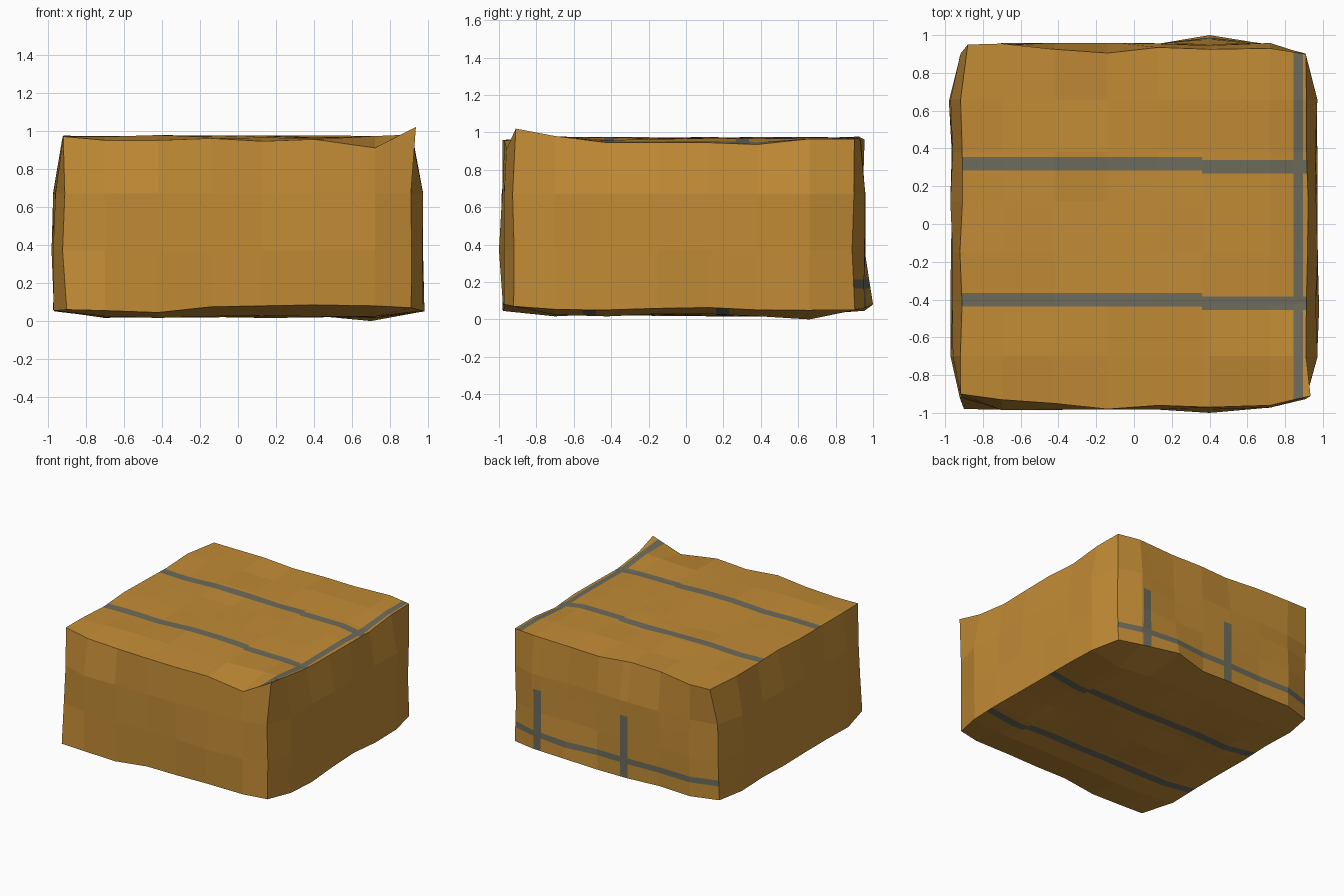
import bpy, bmesh, random
from mathutils import Vector

if "Cube" in bpy.data.objects:
    bpy.data.objects.remove(bpy.data.objects["Cube"])

random.seed(4)

# lattice lines of the lumpy bale
X = [-.93, -.70, -.42, -.14, .13, .40, .72, .93]
Y = [-.92, -.70, -.42, -.15, .12, .38, .66, .91]
Z = [.06, .37, .67, .96]
# measured wobble of the main edges
FRONT_TOP_Y = [-.90, -.93, -.95, -.98, -.96, -.97, -.96, -.91]
FRONT_TOP_Z = [.97, .95, .95, .96, .945, .955, .91, 1.02]
BACK_TOP_Y = [.95, .955, .925, .905, .935, .925, .93, .90]
RIGHT_TOP_Z = [1.02, .98, .945, .945, .945, .935, .965, .965]
FRONT_LOW_Z = [.06, .055, .045, .075, .08, .085, .08, .07]
SPECIAL = {(0, 0, 0): (-.90, -.98, .06), (7, 0, 3): (.935, -.91, 1.02),
           (0, 7, 3): (-.88, .95, .965), (5, 7, 0): (.40, 1.0, .08),
           (6, 6, 0): (.70, .66, 0), (5, 0, 1): (.40, -1.0, .37),
           (0, 6, 1): (-.98, .65, .37), (7, 2, 0): (.98, -.45, .05)}


def place(i, j, k):
    if (i, j, k) in SPECIAL:
        return SPECIAL[i, j, k]
    x, y, z = X[i], Y[j], Z[k]
    w = lambda a=.008: random.uniform(-a, a)
    # side walls bulge out, their upright and top edges sit further in
    if i in (0, 7):
        s = -1 if i == 0 else 1
        x = s * (.915 if j in (0, 7) or k == 3 else .966) + w()
    if j == 0:
        y = FRONT_TOP_Y[i] if k == 3 else (-.92 if i in (0, 7) else -.978) + w()
    if j == 7:
        y = BACK_TOP_Y[i] if k == 3 else (.895 if i in (0, 7) else .952) + w()
    # top and underside
    if k == 3:
        z = .968 + w(.01)
        if j == 0:
            z = FRONT_TOP_Z[i]
        elif i == 7:
            z = RIGHT_TOP_Z[j]
    if k == 0:
        z = .024 + w()
        if j == 0:
            z = FRONT_LOW_Z[i]
        elif i in (0, 7):
            z = .056 + w()
        elif j == 7:
            z = .045 + w(.015)
    return x, y, z


bm = bmesh.new()
side = bm.faces.layers.int.new("side")
verts = {}


def vert(c):
    c = tuple(c)
    if c not in verts:
        verts[c] = bm.verts.new(place(*c))
    return verts[c]


# six gridded walls; tag = axis * 2 + (0 low, 1 high)
N = (7, 7, 3)
for a in range(3):
    b, c = (a + 1) % 3, (a + 2) % 3
    for end in (0, 1):
        for p in range(N[b]):
            for q in range(N[c]):
                ring = []
                for dp, dq in ((0, 0), (1, 0), (1, 1), (0, 1)):
                    co = [0, 0, 0]
                    co[a], co[b], co[c] = end * N[a], p + dp, q + dq
                    ring.append(vert(co))
                f = bm.faces.new(ring if end else ring[::-1])
                f[side] = a * 2 + end

# painted bands: wall tag, first axis, low, high, second axis, low, high
BACK, UNDER, TOP = 3, 4, 5
BANDS = [(TOP, 0, .845, .895, 1, -2, 2),
         (BACK, 2, .165, .212, 0, -2, 2),
         (BACK, 0, .635, .705, 2, -2, .55),
         (BACK, 0, -.145, -.075, 2, -2, .55)]
for y in (.32, -.402):
    BANDS += [(TOP, 1, y - .036, y + .036, 0, -2, .36),
              (TOP, 1, y - .052, y + .018, 0, .36, 2)]
for y in (.225, -.485):
    BANDS += [(UNDER, 1, y - .035, y + .035, 0, -2, .62),
              (UNDER, 1, y - .065, y + .005, 0, .62, 2)]

for tag, a, lo, hi, b, lo2, hi2 in BANDS:
    for axis, v in ((a, lo), (a, hi), (b, lo2), (b, hi2)):
        if abs(v) > 1.5:
            continue
        faces = [f for f in bm.faces if f[side] == tag]
        geom = set(faces)
        for f in faces:
            geom.update(f.edges)
            geom.update(f.verts)
        co, no = Vector((0, 0, 0)), Vector((0, 0, 0))
        co[axis], no[axis] = v, 1
        bmesh.ops.bisect_plane(bm, geom=list(geom), dist=1e-5,
                               plane_co=co, plane_no=no)
for tag, a, lo, hi, b, lo2, hi2 in BANDS:
    for f in bm.faces:
        m = f.calc_center_median()
        if f[side] == tag and lo < m[a] < hi and lo2 < m[b] < hi2:
            f.material_index = 1

me = bpy.data.meshes.new("bale")
bm.to_mesh(me)
bm.free()
for name, col in (("golden straw", (.54, .26, .036, 1)),
                  ("grey band", (.152, .148, .105, 1))):
    mat = bpy.data.materials.new(name)
    mat.diffuse_color = col
    mat.use_nodes = True
    mat.node_tree.nodes["Principled BSDF"].inputs["Base Color"].default_value = mat.diffuse_color
    me.materials.append(mat)
bpy.context.collection.objects.link(bpy.data.objects.new("bale", me))
